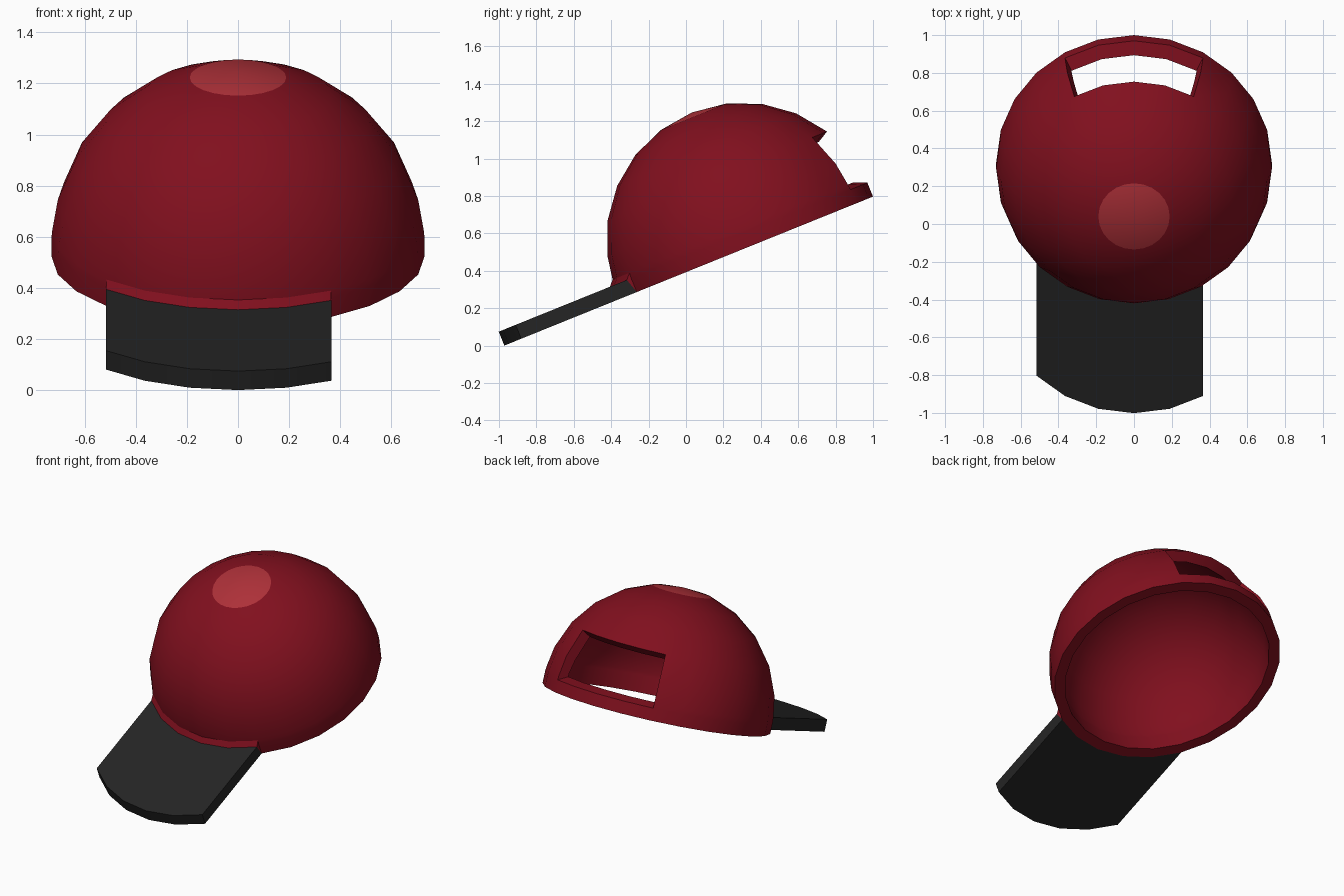
import bpy, bmesh, math
from mathutils import Matrix, Vector

if "Cube" in bpy.data.objects:
    bpy.data.objects.remove(bpy.data.objects["Cube"])

N = 24                                   # sides around the crown
R, R_IN, RISE = 0.73, 0.66, 0.05         # outer / inner radius, dome centre height
TILT = Matrix.Translation((0, 0.323, 0.523)) @ Matrix.Rotation(math.radians(22), 4, 'X')
SLOT = range(10, 14)                     # back segments left open


def material(name, rgb):
    m = bpy.data.materials.new(name)
    m.diffuse_color = (*rgb, 1)
    m.use_nodes = True
    m.node_tree.nodes["Principled BSDF"].inputs["Base Color"].default_value = m.diffuse_color
    return m


red = material("red_cloth", (0.22, 0.005, 0.013))
light_red = material("light_red", (0.42, 0.03, 0.04))
black = material("black_cloth", (0.018, 0.018, 0.018))


def at(r, w, k, forward=0.0):
    """Point on ring r, height w, side k (0 = front), tilted into place."""
    a = 2 * math.pi * k / N
    return TILT @ Vector((r * math.sin(a), -r * math.cos(a) - forward, w))


def finish(name, bm, mats):
    bmesh.ops.recalc_face_normals(bm, faces=bm.faces)
    me = bpy.data.meshes.new(name)
    bm.to_mesh(me)
    bm.free()
    for m in mats:
        me.materials.append(m)
    ob = bpy.data.objects.new(name, me)
    bpy.context.collection.objects.link(ob)
    bpy.ops.object.select_all(action='DESELECT')
    ob.select_set(True)
    bpy.context.view_layer.objects.active = ob
    bpy.ops.object.shade_smooth_by_angle(angle=math.radians(40))
    return ob


# Crown: outer and inner dome shells, open at the back slot
def dome(rad):
    return [(rad * math.cos(math.radians(t)), RISE + rad * math.sin(math.radians(t)))
            for t in range(15, 76, 15)]


bm = bmesh.new()
shells = []
for rad, base in ((R, [(R, 0), (R, 0.08), (0.727, 0.11)]),
                  (R_IN, [(R_IN, 0), (R_IN, 0.11), (R_IN, 0.13)])):
    rings = [[bm.verts.new(at(r, w, k)) for k in range(N)] for r, w in base + dome(rad)]
    pole = bm.verts.new(at(0, RISE + rad, 0))
    for i in range(len(rings) - 1):
        for k in range(N):
            if not (1 <= i <= 3 and k in SLOT):
                j = (k + 1) % N
                bm.faces.new((rings[i][k], rings[i][j], rings[i + 1][j], rings[i + 1][k]))
    for k in range(N):
        f = bm.faces.new((rings[-1][k], rings[-1][(k + 1) % N], pole))
        f.material_index = 1 if rad == R else 0      # light top patch
    shells.append(rings)
out, inn = shells

# Rims joining both shells: bottom edge, then the slot's lip, top and sides
rims = [(0, k, 0, (k + 1) % N) for k in range(N)]
rims += [(i, k, i, k + 1) for i in (1, 4) for k in SLOT]
rims += [(i, k, i + 1, k) for i in (1, 2, 3) for k in (SLOT[0], SLOT[-1] + 1)]
for i, k, i2, k2 in rims:
    bm.faces.new((out[i][k], out[i2][k2], inn[i2][k2], inn[i][k]))
finish("crown", bm, [red, light_red])

# Brim: cross-section carried along five front sides, with a red seam against the crown
section = [(R, 0, 0), (R, 0, 0.666), (R, 0.08, 0.666), (R, 0.08, 0.025), (0.727, 0.11, 0)]
bm = bmesh.new()
cuts = [[bm.verts.new(at(r, w, k, fwd)) for r, w, fwd in section] for k in range(-3, 3)]
for a, b in zip(cuts, cuts[1:]):
    for i in range(4):
        f = bm.faces.new((a[i], a[i + 1], b[i + 1], b[i]))
        f.material_index = 1 if i == 3 else 0
for end in (cuts[0], cuts[-1]):
    bm.faces.new(end[:4])
    f = bm.faces.new((end[0], end[3], end[4]))
    f.material_index = 1
finish("brim", bm, [black, red])
